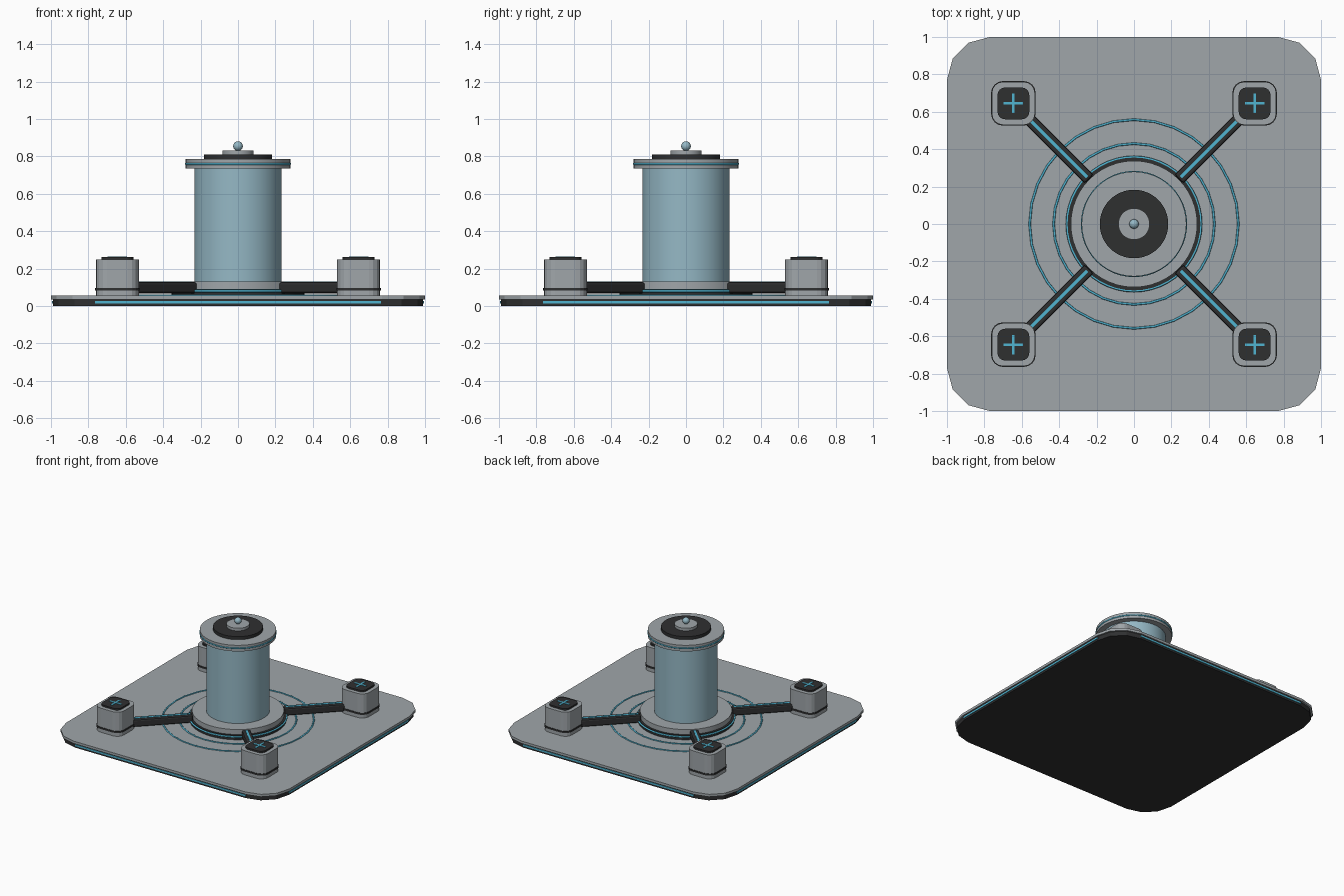
import bpy, bmesh, math
from mathutils import Matrix, Vector

cube = bpy.data.objects.get("Cube")
if cube:
    bpy.data.objects.remove(cube, do_unlink=True)


def material(name, r, g, b):
    m = bpy.data.materials.new(name)
    m.use_nodes = True
    m.diffuse_color = (r, g, b, 1)
    m.node_tree.nodes["Principled BSDF"].inputs["Base Color"].default_value = (r, g, b, 1)
    return m


GREY = material("grey metal", 0.35, 0.38, 0.40)
DARK = material("dark rubber", 0.028, 0.029, 0.03)
CYAN = material("cyan trim", 0.08, 0.46, 0.64)
GLASS = material("pale blue glass", 0.30, 0.48, 0.56)


def finish(bm, name, mat, smooth=False):
    bmesh.ops.recalc_face_normals(bm, faces=bm.faces)
    mesh = bpy.data.meshes.new(name)
    bm.to_mesh(mesh)
    bm.free()
    mesh.materials.append(mat)
    obj = bpy.data.objects.new(name, mesh)
    bpy.context.collection.objects.link(obj)
    if smooth:
        bpy.ops.object.select_all(action='DESELECT')
        obj.select_set(True)
        bpy.context.view_layer.objects.active = obj
        bpy.ops.object.shade_smooth_by_angle(angle=math.radians(35))
    return obj


def rounded_block(name, mat, half, z0, z1, radius, steps, center=(0, 0)):
    """Upright square block with rounded vertical corners."""
    bm = bmesh.new()
    ring = []
    for q in range(4):
        corner = Matrix.Rotation(q * math.pi / 2, 3, 'Z') @ Vector((half - radius, half - radius, 0))
        for i in range(steps + 1):
            a = (q + i / steps) * math.pi / 2
            ring.append(bm.verts.new((center[0] + corner.x + radius * math.cos(a),
                                      center[1] + corner.y + radius * math.sin(a), z0)))
    base = bm.faces.new(ring)
    top = bmesh.ops.extrude_face_region(bm, geom=[base])["geom"]
    bmesh.ops.translate(bm, vec=(0, 0, z1 - z0),
                        verts=[v for v in top if isinstance(v, bmesh.types.BMVert)])
    return finish(bm, name, mat)


def box(name, mat, size, center, turn=0.0, bevel=0.0):
    bm = bmesh.new()
    bmesh.ops.create_cube(bm, size=1)
    bmesh.ops.scale(bm, vec=size, verts=bm.verts)
    if bevel:
        bmesh.ops.bevel(bm, geom=bm.edges[:], offset=bevel, segments=2,
                        profile=0.5, affect='EDGES')
    bmesh.ops.transform(bm, verts=bm.verts,
                        matrix=Matrix.Translation(center) @ Matrix.Rotation(turn, 4, 'Z'))
    return finish(bm, name, mat)


def disc(name, mat, radius, z0, z1, sides=48):
    bm = bmesh.new()
    bmesh.ops.create_cone(bm, cap_ends=True, segments=sides, radius1=radius,
                          radius2=radius, depth=z1 - z0)
    bmesh.ops.translate(bm, vec=(0, 0, (z0 + z1) / 2), verts=bm.verts)
    return finish(bm, name, mat, True)


def ring(name, mat, radius, tube, z, sides=48):
    bpy.ops.mesh.primitive_torus_add(major_radius=radius, minor_radius=tube, location=(0, 0, z),
                                     major_segments=sides, minor_segments=8)
    obj = bpy.context.object
    obj.name = name
    obj.data.materials.append(mat)
    bpy.ops.object.shade_smooth_by_angle(angle=math.radians(50))


# Base slab with rubber underside and edge light strips
rounded_block("base_underside", DARK, 0.99, 0.0, 0.035, 0.23, 3)
rounded_block("base_plate", GREY, 1.0, 0.035, 0.055, 0.23, 3)
for i, side in enumerate(("front", "right", "back", "left")):
    a = -math.pi / 2 - i * math.pi / 2
    box(side + "_edge_strip", CYAN, (0.008, 1.53, 0.013),
        (0.99 * math.cos(a), 0.99 * math.sin(a), 0.021), a)

# Floor rings
ring("outer_floor_ring", CYAN, 0.558, 0.006, 0.056, 32)
ring("inner_floor_ring", CYAN, 0.43, 0.006, 0.056, 32)

# Collar around the foot of the column
disc("collar_base", DARK, 0.355, 0.055, 0.09)
ring("collar_light", CYAN, 0.358, 0.007, 0.08)
disc("collar", GREY, 0.338, 0.09, 0.13)

# Column and stacked cap
disc("column", GLASS, 0.233, 0.13, 0.735)
disc("cap_flange", GREY, 0.28, 0.735, 0.785)
ring("cap_light", CYAN, 0.278, 0.006, 0.76)
disc("cap_pad", DARK, 0.183, 0.785, 0.81)
disc("cap_button", GREY, 0.084, 0.81, 0.832)
disc("finial_stem", GREY, 0.012, 0.832, 0.84, 16)
bm = bmesh.new()
bmesh.ops.create_uvsphere(bm, u_segments=16, v_segments=10, radius=0.026)
bmesh.ops.translate(bm, vec=(0, 0, 0.855), verts=bm.verts)
finish(bm, "finial_ball", GLASS, True)

# Corner pods with their connecting arms
for sx, sy, where in ((1, -1, "front_left"), (-1, -1, "front_right"),
                      (1, 1, "back_left"), (-1, 1, "back_right")):
    c = (0.645 * sx, 0.645 * sy)
    rounded_block(where + "_pod", GREY, 0.115, 0.055, 0.25, 0.06, 4, c)
    rounded_block(where + "_pod_band", DARK, 0.119, 0.083, 0.097, 0.063, 4, c)
    rounded_block(where + "_pod_cap", DARK, 0.085, 0.25, 0.263, 0.04, 4, c)
    for part, size in (("across", (0.105, 0.014, 0.004)), ("along", (0.014, 0.105, 0.004))):
        box(where + "_plus_" + part, CYAN, size, (c[0], c[1], 0.264))
    turn = math.atan2(sy, sx)
    mid = Vector((math.cos(turn), math.sin(turn), 0)) * 0.58
    box(where + "_arm", DARK, (0.48, 0.066, 0.06), mid + Vector((0, 0, 0.098)), turn, 0.012)
    box(where + "_arm_light", CYAN, (0.45, 0.016, 0.006), mid + Vector((0, 0, 0.128)), turn)
